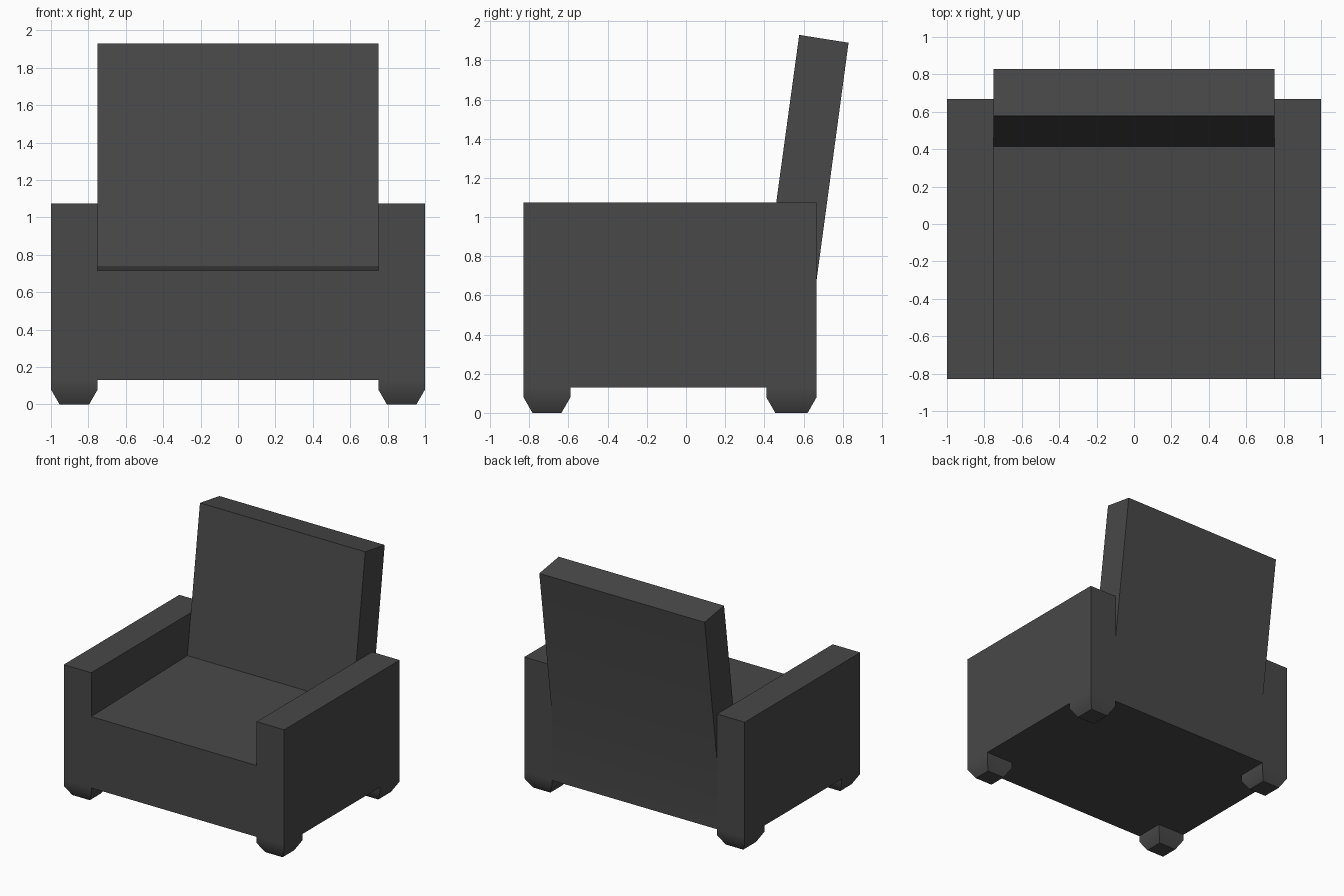
import bpy, math

if "Cube" in bpy.data.objects:
    bpy.data.objects.remove(bpy.data.objects["Cube"])

grey = bpy.data.materials.new("dark grey fabric")
grey.diffuse_color = (0.065, 0.065, 0.065, 1)
grey.use_nodes = True
grey.node_tree.nodes["Principled BSDF"].inputs["Base Color"].default_value = grey.diffuse_color


def make(name, verts, faces):
    me = bpy.data.meshes.new(name)
    me.from_pydata(verts, [], faces)
    me.materials.append(grey)
    ob = bpy.data.objects.new(name, me)
    bpy.context.collection.objects.link(ob)
    bpy.ops.object.select_all(action='DESELECT')
    ob.select_set(True)
    bpy.context.view_layer.objects.active = ob
    bpy.ops.object.shade_smooth_by_angle(angle=math.radians(35))
    return ob


def extrude_profile(name, profile, x0, x1):
    """Side profile of (y, z) points, counter-clockwise seen from +x."""
    n = len(profile)
    verts = [(x, y, z) for x in (x0, x1) for y, z in profile]
    faces = [tuple(reversed(range(n))), tuple(range(n, 2 * n))]
    faces += [(i, (i + 1) % n, n + (i + 1) % n, n + i) for i in range(n)]
    return make(name, verts, faces)


def loft_rings(name, rings):
    """Stack of rectangles (x0, x1, y0, y1, z) from bottom to top, open at the top."""
    verts, faces = [], [(3, 2, 1, 0)]
    for x0, x1, y0, y1, z in rings:
        verts += [(x0, y0, z), (x1, y0, z), (x1, y1, z), (x0, y1, z)]
    for r in range(len(rings) - 1):
        for i in range(4):
            j = (i + 1) % 4
            faces.append((4 * r + i, 4 * r + j, 4 * r + 4 + j, 4 * r + 4 + i))
    return make(name, verts, faces)


FRONT, REAR, BASE = -0.83, 0.667, 0.13

# seat and leaning backrest as one continuous profile
extrude_profile("seat_and_backrest", [
    (FRONT, BASE), (REAR, BASE), (REAR, 0.68), (0.83, 1.89),
    (0.578, 1.93), (0.415, 0.74), (FRONT, 0.715)], -0.75, 0.75)

for side, s in (("left", -1), ("right", 1)):
    x0, x1 = sorted((0.75 * s, 1.0 * s))
    # armrest block
    extrude_profile(side + "_armrest", [
        (FRONT, BASE), (REAR, BASE), (REAR, 1.075), (FRONT, 1.075)], x0, x1)
    # tapered feet at the front and rear corners
    for end, y0, y1 in (("front", FRONT, -0.59), ("rear", 0.41, REAR)):
        t = 0.046
        loft_rings(f"{side}_{end}_foot", [
            (x0 + t, x1 - t, y0 + t, y1 - t, 0),
            (x0, x1, y0, y1, 0.08),
            (x0, x1, y0, y1, BASE)])
